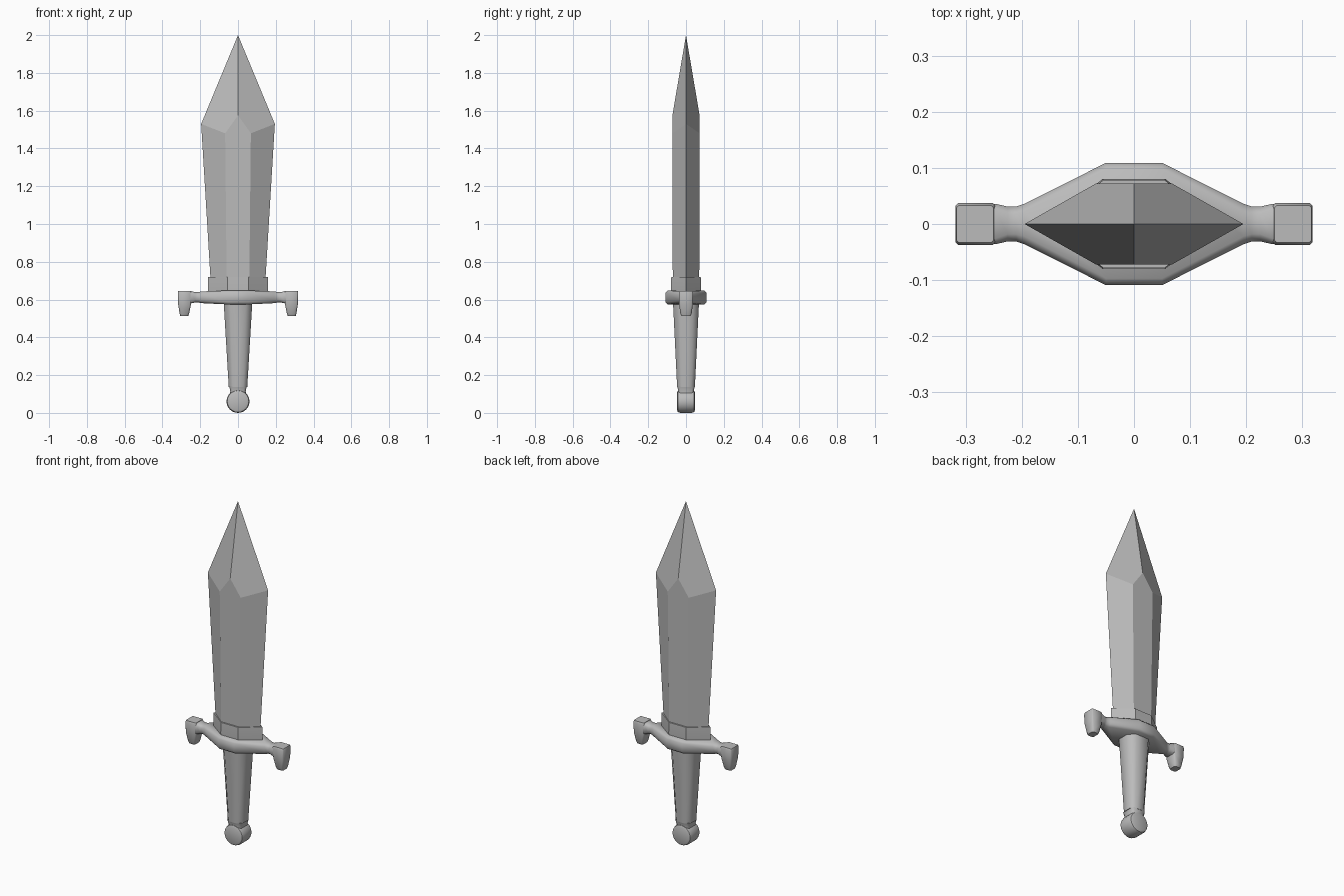
import bpy, bmesh, math
from mathutils import Vector

cube = bpy.data.objects.get("Cube")
if cube:
    bpy.data.objects.remove(cube)

steel = bpy.data.materials.new("grey steel")
steel.use_nodes = True
GREY = (0.5, 0.5, 0.5, 1)
steel.diffuse_color = GREY
steel.node_tree.nodes["Principled BSDF"].inputs["Base Color"].default_value = GREY


def finish(name, bm, smooth=None):
    bmesh.ops.recalc_face_normals(bm, faces=bm.faces)
    mesh = bpy.data.meshes.new(name)
    bm.to_mesh(mesh)
    bm.free()
    mesh.materials.append(steel)
    ob = bpy.data.objects.new(name, mesh)
    bpy.context.collection.objects.link(ob)
    if smooth:
        bpy.ops.object.select_all(action='DESELECT')
        ob.select_set(True)
        bpy.context.view_layer.objects.active = ob
        bpy.ops.object.shade_smooth_by_angle(angle=math.radians(smooth))
    return ob


def loft(name, rings, smooth=None):
    """Skin a list of equal-length rings and cap both ends."""
    bm = bmesh.new()
    rows = [[bm.verts.new(p) for p in ring] for ring in rings]
    n = len(rows[0])
    for a, b in zip(rows, rows[1:]):
        for i in range(n):
            j = (i + 1) % n
            bm.faces.new((a[i], a[j], b[j], b[i]))
    bm.faces.new(rows[0][::-1])
    bm.faces.new(rows[-1])
    return finish(name, bm, smooth)


def octagon(hu, hv, c):
    """Rectangle of half sizes hu, hv with corners cut by c."""
    q = [(hu, hv - c), (hu - c, hv)]
    return (q + [(-u, v) for u, v in q[::-1]] + [(-u, -v) for u, v in q]
            + [(u, -v) for u, v in q[::-1]])


def hexagon(w, flat, d, z):
    return [(w, 0, z), (flat, d, z), (-flat, d, z), (-w, 0, z), (-flat, -d, z), (flat, -d, z)]


# Blade: widening hexagonal body with a four-sided point
bm = bmesh.new()
low = [bm.verts.new(p) for p in hexagon(0.145, 0.06, 0.07, 0.7)]
high = [bm.verts.new((x, y, 1.53 if y == 0 else 1.48)) for x, y, z in hexagon(0.195, 0.068, 0.072, 0)]
tip = bm.verts.new((0, 0, 2))
back, front = [bm.verts.new((0, s * 0.072, 1.575)) for s in (1, -1)]
for i in range(6):
    j = (i + 1) % 6
    ridge = {1: [back], 4: [front]}.get(i, [])
    bm.faces.new([low[i], low[j], high[j]] + ridge + [high[i]])
for a, b, r in ((0, 1, back), (3, 2, back), (3, 4, front), (0, 5, front)):
    bm.faces.new((tip, high[a], high[b], r))
bm.faces.new(low)
finish("blade", bm)

# Collar around the blade root
loft("collar", [hexagon(0.158, 0.055, 0.078, 0.63), hexagon(0.16, 0.056, 0.08, 0.66),
                hexagon(0.158, 0.055, 0.078, 0.72)], 20)

# Crossguard: chamfered bar swelling at the middle
arm = [(0.05, 0.109, 0.611, 0.037, 0.012), (0.195, 0.036, 0.612, 0.031, 0.014),
       (0.21, 0.031, 0.612, 0.027, 0.013), (0.225, 0.031, 0.612, 0.027, 0.013),
       (0.247, 0.036, 0.612, 0.032, 0.01), (0.27, 0.036, 0.612, 0.032, 0.01)]
stations = [(-x, *rest) for x, *rest in arm[::-1]] + arm
loft("crossguard", [[(x, y, zc + z) for y, z in octagon(hy, hz, c)]
                    for x, hy, zc, hz, c in stations], 50)

# Downturned guard ends
for side, label in ((1, "left"), (-1, "right")):
    rings = []
    for z, x0, x1, hy, c in ((0.512, 0.264, 0.306, 0.024, 0.008), (0.525, 0.259, 0.309, 0.03, 0.009),
                             (0.575, 0.249, 0.317, 0.036, 0.007), (0.635, 0.247, 0.318, 0.037, 0.004),
                             (0.646, 0.25, 0.316, 0.033, 0.004)):
        mid = (x0 + x1) / 2
        rings.append([(side * (mid + u), v, z) for u, v in octagon((x1 - x0) / 2, hy, c)])
    loft(label + "_guard_end", rings, 50)

# Tapered eight-sided grip
loft("grip", [[(x, y, z) for x, y in octagon(hx, hy, c)]
              for z, hx, hy, c in ((0.137, 0.049, 0.047, 0.022), (0.59, 0.076, 0.069, 0.034))], 50)

# Pommel: neck and a rounded disc facing the front
loft("pommel_neck", [[(x, y, z) for x, y in octagon(h, h, 0.012)]
                     for z, h in ((0.08, 0.042), (0.115, 0.041), (0.139, 0.046))], 50)
disc = []
for y, r in ((-0.048, 0.045), (-0.043, 0.057), (-0.03, 0.061), (0.03, 0.061), (0.043, 0.057), (0.048, 0.045)):
    disc.append([Vector((r * math.cos(t), y, 0.061 + r * math.sin(t)))
                 for t in (math.tau * k / 24 for k in range(24))])
loft("pommel", disc, 50)
